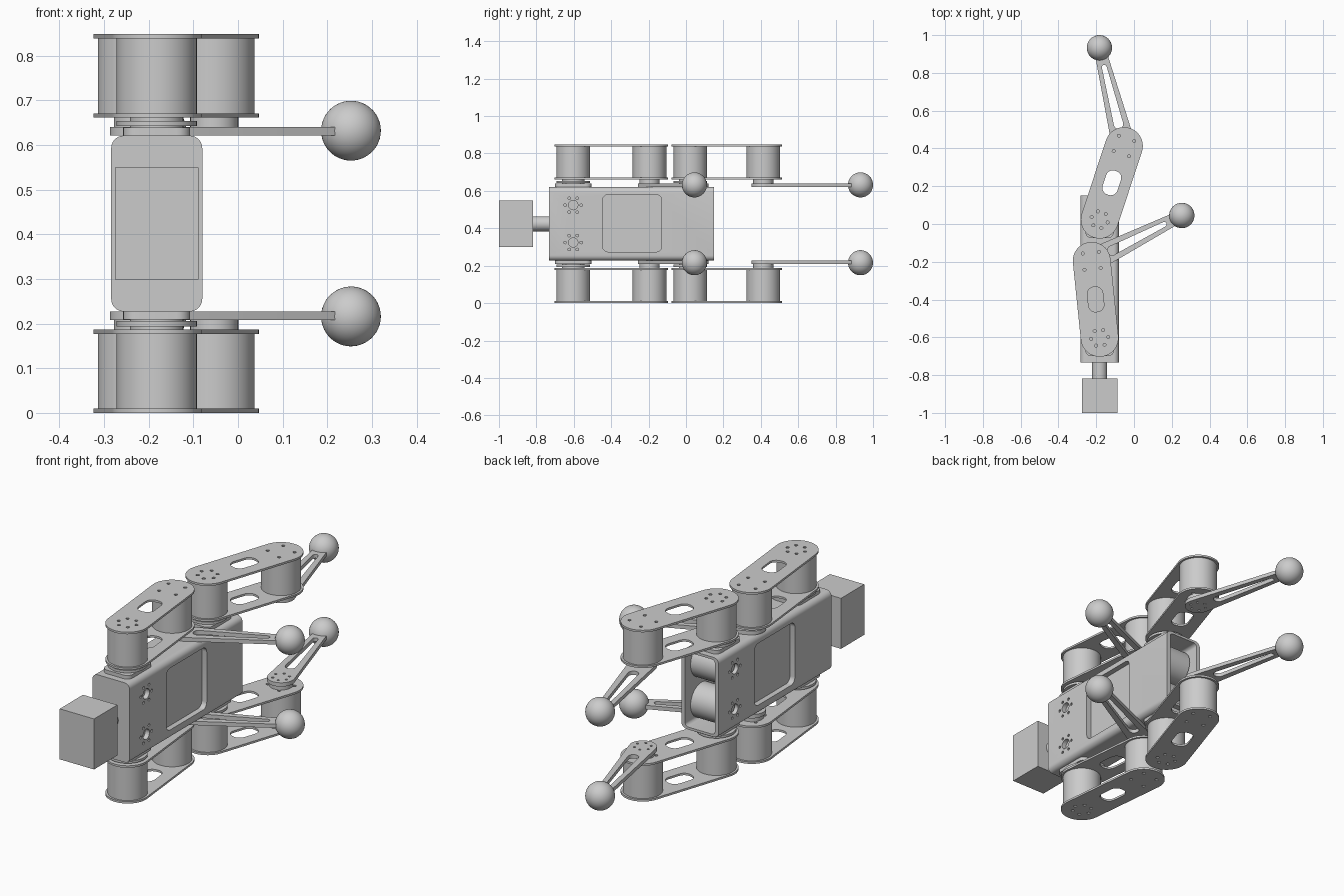
import bpy, bmesh, math
from mathutils import Matrix, Vector

if "Cube" in bpy.data.objects:
    bpy.data.objects.remove(bpy.data.objects["Cube"])

C = 0.424                      # mid height: everything mirrors about it
BX = -0.182                    # body centre line
grey = bpy.data.materials.new("light_grey")
grey.diffuse_color = (0.6, 0.6, 0.6, 1)
grey.use_nodes = True
grey.node_tree.nodes["Principled BSDF"].inputs["Base Color"].default_value = grey.diffuse_color

ALONG_Y = Matrix(((1, 0, 0, 0), (0, 0, -1, 0), (0, 1, 0, 0), (0, 0, 0, 1)))
ALONG_X = Matrix(((0, 0, 1, 0), (1, 0, 0, 0), (0, 1, 0, 0), (0, 0, 0, 1)))


def circle(c, r, n=16):
    return [(c[0] + r * math.cos(2 * math.pi * i / n),
             c[1] + r * math.sin(2 * math.pi * i / n)) for i in range(n)]


def capsule(p, q, r1, r2, n=20):
    """Outline around two circles of different radius."""
    d = Vector(q) - Vector(p)
    a = math.atan2(d.y, d.x)
    b = math.acos((r1 - r2) / d.length)
    pts = []
    for c, r, t0, t1 in ((q, r2, a - b, a + b), (p, r1, a + b, a + 2 * math.pi - b)):
        for i in range(n + 1):
            t = t0 + (t1 - t0) * i / n
            pts.append((c[0] + r * math.cos(t), c[1] + r * math.sin(t)))
    return pts


def rounded(c, hx, hy, r, n=6):
    pts = []
    for k, (sx, sy) in enumerate(((1, 1), (-1, 1), (-1, -1), (1, -1))):
        for i in range(n + 1):
            t = math.pi / 2 * (k + i / n)
            pts.append((c[0] + sx * (hx - r) + r * math.cos(t),
                        c[1] + sy * (hy - r) + r * math.sin(t)))
    return pts


def finish(name, me):
    me.materials.clear()
    me.materials.append(grey)
    ob = bpy.data.objects.new(name, me)
    bpy.context.collection.objects.link(ob)
    return ob


def extrude(name, loops, z0, z1, mat=Matrix()):
    """Solid from an outline plus holes, running from z0 to z1."""
    cu = bpy.data.curves.new(name, 'CURVE')
    cu.dimensions = '2D'
    cu.fill_mode = 'BOTH'
    cu.extrude = abs(z1 - z0) / 2
    for loop in loops:
        s = cu.splines.new('POLY')
        s.points.add(len(loop) - 1)
        for pt, (x, y) in zip(s.points, loop):
            pt.co = (x, y, 0, 1)
        s.use_cyclic_u = True
    tmp = bpy.data.objects.new(name, cu)
    bpy.context.collection.objects.link(tmp)
    bpy.context.view_layer.update()
    me = bpy.data.meshes.new_from_object(tmp.evaluated_get(bpy.context.evaluated_depsgraph_get()))
    bpy.data.objects.remove(tmp)
    me.transform(mat @ Matrix.Translation((0, 0, (z0 + z1) / 2)))
    bm = bmesh.new()
    bm.from_mesh(me)
    bmesh.ops.remove_doubles(bm, verts=bm.verts, dist=1e-5)
    bmesh.ops.recalc_face_normals(bm, faces=bm.faces)
    bm.to_mesh(me)
    bm.free()
    return finish(name, me)


def ball(name, loc, r):
    me = bpy.data.meshes.new(name)
    bm = bmesh.new()
    bmesh.ops.create_icosphere(bm, subdivisions=4, radius=r, matrix=Matrix.Translation(loc))
    bm.to_mesh(me)
    bm.free()
    return finish(name, me)


def cut(ob, cutter):
    cutter.hide_render = True
    m = ob.modifiers.new("cut", 'BOOLEAN')
    m.operation, m.solver, m.object = 'DIFFERENCE', 'EXACT', cutter
    bpy.context.view_layer.objects.active = ob
    bpy.ops.object.modifier_apply(modifier=m.name)
    bpy.data.objects.remove(cutter)


# Body shell: rounded box, open at the rear
place = Matrix.Translation((BX, 0, C))
body = extrude("body_shell", [rounded((0, 0), 0.102, 0.197, 0.028)], -0.15, 0.733, place @ ALONG_Y)
cut(body, extrude("cavity", [rounded((0, 0), 0.082, 0.185, 0.018)], -0.2, 0.075, place @ ALONG_Y))
# Recessed side windows
for s in (-1, 1):
    cut(body, extrude("window", [rounded((-0.288, 0.003), 0.158, 0.153, 0.03)],
                      s * 0.075, s * 0.13, place @ ALONG_X))
# Motor mounting holes: right side at the front, left side at the rear
for s, y in ((1, -0.603), (-1, 0.023)):
    for z in (-0.1, 0.1):
        holes = [circle((y, z), 0.025, 24)]
        for i in range(6):
            a = math.pi / 3 * i
            holes.append(circle((y + 0.043 * math.cos(a), z + 0.043 * math.sin(a)), 0.007, 10))
        for h in holes:
            cut(body, extrude("hole", [h], s * 0.079, s * 0.13, place @ ALONG_X))

# Motors inside the open rear end
for z in (-0.1, 0.1):
    extrude("rear_body_motor", [circle((0.023, z), 0.084, 48)], -0.075, 0.083, place @ ALONG_X)

# Neck and box head
extrude("neck", [circle((0, 0), 0.04, 32)], 0.73, 0.82, place @ ALONG_Y)
extrude("head", [[(-0.094, -0.125), (0.094, -0.125), (0.094, 0.125), (-0.094, 0.125)]],
        0.818, 1.0, place @ ALONG_Y)

# Legs: hip, knee and foot positions, mirrored bottom to top
legs = (("front", Vector((BX, -0.603)), Vector((-0.224, -0.195)), Vector((0.253, 0.045))),
        ("rear", Vector((BX, 0.023)), Vector((-0.053, 0.413)), Vector((-0.183, 0.933))))
for side in ("lower", "upper"):
    def part(name, loops, z0, z1):
        if side == "upper":
            z0, z1 = 2 * C - z0, 2 * C - z1
        return extrude(f"{end}_{side}_{name}", loops, z0, z1)

    for end, hip, knee, foot in legs:
        d = (knee - hip).normalized()
        n = Vector((-d.y, d.x))
        mid = (hip + knee) / 2
        # Thigh plates with slot, ring of hip holes and square of knee holes
        loops = [capsule(hip, knee, 0.1, 0.1)]
        slot = rounded((0, 0), 0.066, 0.041, 0.036)
        loops.append([tuple(mid + d * u + n * v) for u, v in slot])
        for i in range(6):
            a = math.pi / 3 * i + math.pi / 6
            loops.append(circle(hip + 0.045 * (d * math.cos(a) + n * math.sin(a)), 0.008, 10))
        for u in (-1, 1):
            for v in (-1, 1):
                loops.append(circle(knee + 0.043 * (d * u + n * v), 0.008, 10))
        part("outer_plate", loops, 0, 0.01)
        part("inner_plate", loops, 0.177, 0.187)
        # Motors between the plates
        part("hip_motor", [circle(hip, 0.09, 48)], 0.01, 0.177)
        part("knee_motor", [circle(knee, 0.09, 48)], 0.01, 0.177)
        # Hip joint stack
        part("hip_shaft", [circle(hip, 0.06, 32)], 0.187, 0.235)
        part("hip_disc", [circle(hip, 0.09, 48)], 0.194, 0.206)
        part("hip_mount", [rounded(hip, 0.075, 0.097, 0.03)], 0.209, 0.235)
        # Knee joint and shin
        part("knee_boss", [circle(knee, 0.054, 32)], 0.187, 0.208)
        e = (foot - knee).normalized()
        f = Vector((-e.y, e.x))
        shin = [capsule(knee, foot, 0.063, 0.03),
                capsule(knee + e * 0.12, knee + e * 0.43, 0.025, 0.013, 8)]
        for i in range(6):
            a = math.pi / 3 * i
            shin.append(circle(knee + 0.038 * (e * math.cos(a) + f * math.sin(a)), 0.006, 10))
        part("shin", shin, 0.208, 0.227)
        # Ball foot
        z = 0.216 if side == "lower" else 2 * C - 0.216
        ball(f"{end}_{side}_foot", (foot.x, foot.y, z), 0.067)

# Smooth curved sides, keep edges sharp
bpy.ops.object.select_all(action='SELECT')
bpy.context.view_layer.objects.active = body
bpy.ops.object.shade_smooth_by_angle(angle=math.radians(30))
